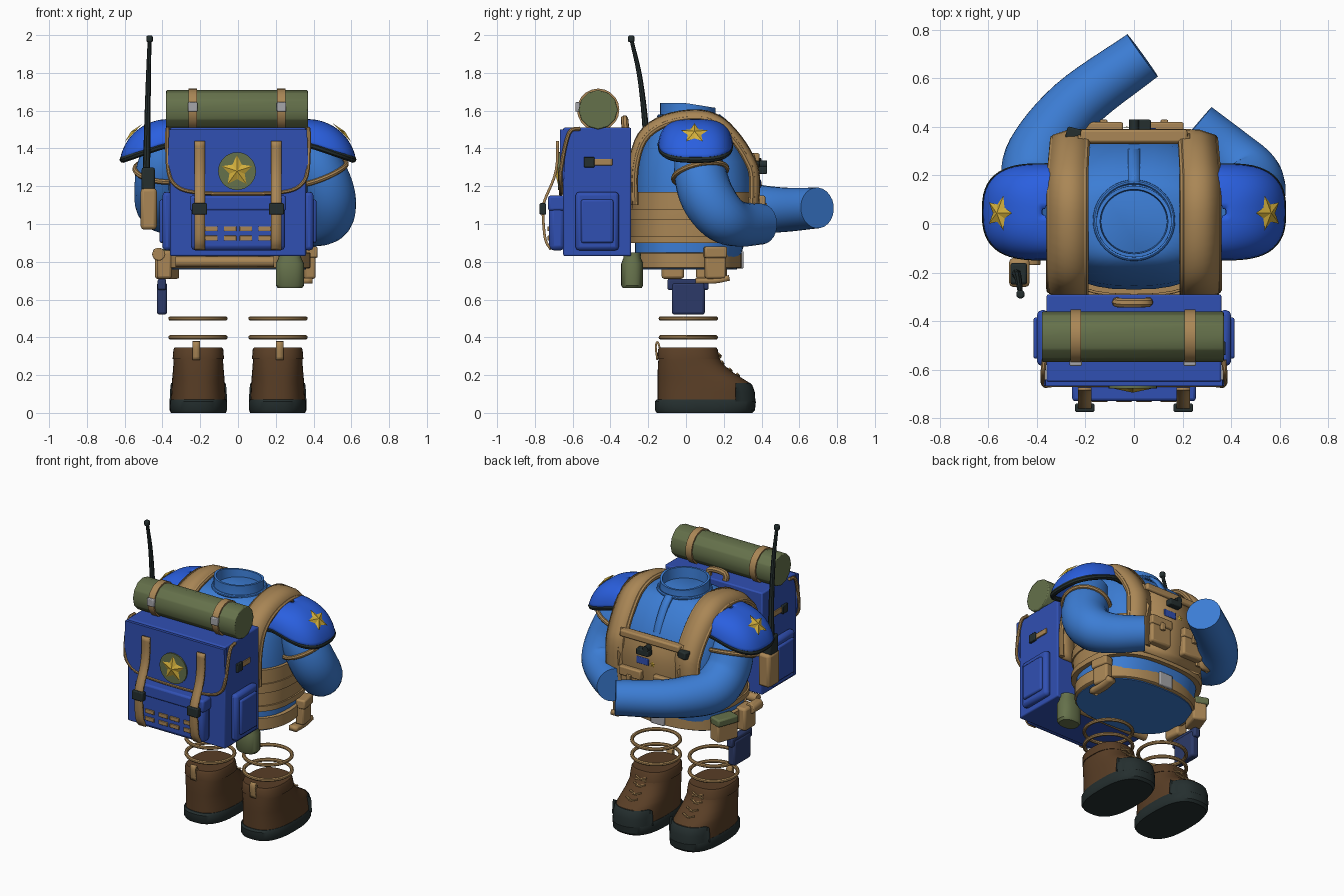
import bpy, bmesh, math
from mathutils import Vector, Matrix

if "Cube" in bpy.data.objects:
    bpy.data.objects.remove(bpy.data.objects["Cube"])

def mat(name, r, g, b):
    m = bpy.data.materials.new(name)
    m.diffuse_color = (r, g, b, 1)
    m.use_nodes = True
    m.node_tree.nodes["Principled BSDF"].inputs["Base Color"].default_value = m.diffuse_color
    return m

BLUE = mat("shirt_blue", .045, .205, .66)
PACK = mat("pack_blue", .03, .08, .45)
PAD = mat("pad_blue", .023, .115, .74)
NAVY = mat("navy", .025, .042, .14)
TAN = mat("tan", .40, .24, .092)
GREEN = mat("olive", .13, .165, .07)
BROWN = mat("leather_brown", .10, .048, .019)
DARK = mat("dark_rubber", .018, .028, .028)
GOLD = mat("gold", .65, .43, .045)
GREY = mat("metal_grey", .38, .38, .40)

def finish(name, bm, m, bevel=0, solid=0, angle=35):
    bmesh.ops.recalc_face_normals(bm, faces=bm.faces)
    me = bpy.data.meshes.new(name)
    bm.to_mesh(me)
    bm.free()
    me.materials.append(m)
    ob = bpy.data.objects.new(name, me)
    bpy.context.collection.objects.link(ob)
    if solid:
        md = ob.modifiers.new("thickness", 'SOLIDIFY')
        md.thickness, md.offset = solid, 0
    if bevel:
        md = ob.modifiers.new("bevel", 'BEVEL')
        md.width, md.segments, md.limit_method = bevel, 2, 'ANGLE'
    bpy.ops.object.select_all(action='DESELECT')
    ob.select_set(True)
    bpy.context.view_layer.objects.active = ob
    bpy.ops.object.shade_smooth_by_angle(angle=math.radians(angle))
    return ob

def box(name, m, lo, hi, bevel=.01, rz=0):
    lo, hi = Vector(lo), Vector(hi)
    bm = bmesh.new()
    M = Matrix.Translation((lo + hi) / 2) @ Matrix.Rotation(rz, 4, 'Z') @ Matrix.Diagonal((*[abs(c) for c in hi - lo], 1))
    bmesh.ops.create_cube(bm, size=1, matrix=M)
    return finish(name, bm, m, bevel)

def skin(name, m, rings, caps=True, closed=False, around=True, **kw):
    """Join rows of points into a surface."""
    bm = bmesh.new()
    vs = [[bm.verts.new(p) for p in r] for r in rings]
    n, k = len(vs[0]), len(vs)
    for i in range(k if closed else k - 1):
        a, b = vs[i], vs[(i + 1) % k]
        for j in range(n if around else n - 1):
            bm.faces.new((a[j], a[(j + 1) % n], b[(j + 1) % n], b[j]))
    if caps and around and not closed:
        bm.faces.new(vs[0])
        bm.faces.new(vs[-1])
    return finish(name, bm, m, **kw)

def spline(pts, n=6):
    P = [Vector(p) for p in pts]
    P = [2 * P[0] - P[1]] + P + [2 * P[-1] - P[-2]]
    out = []
    for a, b, c, d in zip(P, P[1:], P[2:], P[3:]):
        for i in range(n):
            t = i / n
            out.append(.5 * (2*b + (c-a)*t + (2*a - 5*b + 4*c - d)*t*t + (3*b - a - 3*c + d)*t**3))
    return out + [P[-2]]

def sweep(name, m, pts, sides=8, closed=False):
    """Round tube through (x, y, z, radius) points."""
    P = [Vector(p[:3]) for p in pts]
    rings, nrm, k = [], Vector((.31, .2, .93)), len(P)
    for i, p in enumerate(P):
        t = (P[(i+1) % k] - P[i-1]) if closed else P[min(i+1, k-1)] - P[max(i-1, 0)]
        t.normalize()
        nrm = (nrm - t * nrm.dot(t)).normalized()
        b = t.cross(nrm)
        rings.append([p + pts[i][3] * (nrm * math.cos(a) + b * math.sin(a))
                      for a in (2 * math.pi * j / sides for j in range(sides))])
    return skin(name, m, rings, closed=closed)

def ribbon(name, m, yz, x0, x1, thick):
    pts = spline([(y, z, 0) for y, z in yz], 4)
    return skin(name, m, [[(x0, p.x, p.y), (x1, p.x, p.y)] for p in pts], around=False, solid=thick)

def oval(cx, cy, z, rx, ry, e=2.0, n=40):
    f = lambda c: math.copysign(abs(c) ** (2 / e), c)
    return [(cx + rx * f(math.cos(a)), cy + ry * f(math.sin(a)), z) for a in (2*math.pi*i/n for i in range(n))]

def rod(name, m, c, axis, r, length, sides=12, bevel=0):
    bm = bmesh.new()
    q = Vector((0, 0, 1)).rotation_difference(Vector(axis)).to_matrix().to_4x4()
    bmesh.ops.create_cone(bm, cap_ends=True, segments=sides, radius1=r, radius2=r, depth=length,
                          matrix=Matrix.Translation(c) @ q)
    return finish(name, bm, m, bevel)

def star(name, c, x, y, r):
    """Raised five-pointed star on the plane spanned by x and y."""
    c, x, y = Vector(c), Vector(x).normalized(), Vector(y).normalized()
    bm = bmesh.new()
    top = bm.verts.new(c + x.cross(y) * r * .2)
    ring = [bm.verts.new(c + (x * math.sin(i*math.pi/5) + y * math.cos(i*math.pi/5)) * (r if i % 2 == 0 else r * .5))
            for i in range(10)]
    for i in range(10):
        bm.faces.new((top, ring[i], ring[(i+1) % 10]))
    bm.faces.new(ring)
    finish(name, bm, GOLD, angle=10)

# torso and vest shells share one body profile: z, centre y, half width, half depth
BODY = [(.76, 0, .36, .27), (.9, .02, .365, .29), (1.05, .04, .37, .31), (1.2, .045, .37, .315),
        (1.33, .04, .36, .295), (1.43, .03, .34, .255), (1.51, .02, .31, .21), (1.55, .01, .25, .17), (1.57, .01, .15, .14)]
def body_ring(z, off):
    for a, b in zip(BODY, BODY[1:]):
        if z <= b[0]:
            break
    t = (z - a[0]) / (b[0] - a[0])
    cy, rx, ry = (p + (q - p) * t for p, q in zip(a[1:], b[1:]))
    return oval(0, cy, z, rx + off, ry + off, 2.6)
def shell(name, m, z0, z1, off, steps=4):
    skin(name, m, [body_ring(z0 + (z1 - z0) * i / steps, off) for i in range(steps + 1)])

skin("torso", BLUE, [body_ring(b[0], 0) for b in BODY])
shell("vest_waist", TAN, .90, 1.17, .02)
shell("vest_hem", TAN, .90, .935, .03)
shell("vest_band", TAN, 1.02, 1.08, .028)
skin("belt", TAN, [oval(0, .005, z, .385 - d, .29 - d, 2.3) for z, d in ((.765, .008), (.77, 0), (.845, 0), (.85, .008))])
rod("bottom_roll", TAN, (-.07, -.29, .80), (1, 0, 0), .028, .52)
box("belt_buckle", GREY, (-.05, .285, .765), (.05, .305, .855), .006)
# collar, dipping a little in front
def collar_ring(z, r, dip):
    return [(x, y, h - dip * max(0, y) / r) for x, y, h in oval(0, .01, z, r, r * .95)]
skin("collar", BLUE, [collar_ring(1.50, .17, 0), collar_ring(1.58, .155, .01), collar_ring(1.64, .155, .025),
                      collar_ring(1.64, .14, .025), collar_ring(1.56, .135, 0)])
sweep("collar_seam", BLUE, [(*p[:2], 1.57, .01) for p in oval(0, .015, 0, .16, .158)], closed=True)
ribbon("zip_placket", BLUE, [(.17, 1.575), (.22, 1.53), (.28, 1.43), (.325, 1.3)], -.024, .024, .02)

# vest straps, sloping outward over the shoulders
YZ = [(-.29, 1.1), (-.29, 1.3), (-.24, 1.47), (-.12, 1.56), (.05, 1.59), (.17, 1.56), (.26, 1.48), (.34, 1.36), (.375, 1.24), (.36, .95)]
def strap_edge(s, x, k):
    return [(s * x * (1 - .25 * max(0, p.x - .2)), .03 + (p.x - .03) * k, 1.1 + (p.y - 1.1) * k)
            for p in spline([(y, z, 0) for y, z in YZ], 4)]
for s in (-1, 1):
    edges = strap_edge(s, .205, 1), strap_edge(s, .28, .99), strap_edge(s, .345, .93)
    skin("vest_strap", TAN, list(zip(*edges)), around=False, solid=.035)
    for e in (edges[0], edges[2]):
        sweep("vest_strap_piping", TAN, [(*p, .017) for p in e])
    box("vest_pouch", TAN, (s*.05, .35, .97), (s*.2, .41, 1.14), .012)
    box("pouch_flap", TAN, (s*.045, .355, 1.09), (s*.205, .42, 1.15), .008)
    box("pouch_clip", TAN, (s*.11, .41, 1.06), (s*.14, .43, 1.11), .004)
# vest front panel and fittings
box("vest_strap_buckle", DARK, (-.28, .345, 1.30), (-.21, .395, 1.35), .008, -.25)
ribbon("vest_panel", TAN, [(.345, 1.37), (.375, 1.25), (.37, 1.1), (.34, .92)], -.23, .23, .03)
box("vest_top_rail", TAN, (-.22, .335, 1.33), (.22, .39, 1.375), .01)
box("vest_label", PACK, (.0, .38, 1.19), (.09, .396, 1.235), .004)
box("vest_clip", DARK, (-.02, .385, 1.265), (.07, .43, 1.305), .006)
rod("vest_knob", DARK, (.0, .41, 1.315), (0, 1, 0), .02, .04)
star("vest_star", (-.03, .397, 1.21), (-1, 0, 0), (0, 0, 1), .022)

# arms: one bent in front, one reaching across
ARMS = [[(.37, .05, 1.42, .10), (.43, .07, 1.29, .135), (.478, .11, 1.15, .143), (.475, .19, 1.04, .135), (.39, .28, 1.0, .12), (.25, .40, 1.0, .108)],
        [(-.37, .05, 1.42, .10), (-.405, .09, 1.3, .13), (-.41, .16, 1.17, .138), (-.385, .29, 1.09, .14), (-.24, .49, 1.075, .12), (.035, .695, 1.085, .108)]]
for arm in ARMS:
    radii = spline([(q[3], 0, 0) for q in arm])
    path = [(*p, r.x) for p, r in zip(spline([q[:3] for q in arm]), radii)]
    sweep("sleeve", BLUE, path, 24)
    p, t = Vector(path[7][:3]), (Vector(path[8][:3]) - Vector(path[6][:3])).normalized()
    u = t.cross(Vector((0, 1, 0))).normalized()
    w = t.cross(u)
    sweep("arm_band", TAN, [(*(p + (path[7][3] + .006) * (u * math.cos(a) + w * math.sin(a))), .014)
                            for a in (i * math.pi / 14 for i in range(28))], closed=True)

# shoulder pads, lower edge rising toward the body
def pad_point(s, phi, th):
    f = lambda c: math.copysign(abs(c) ** .7, c)
    return (s * (.37 + .243 * math.sin(phi) * f(math.cos(th))), .05 + .185 * math.sin(phi)**.8 * f(math.sin(th)),
            1.30 + .24 * math.cos(phi) + .085 * (1 - max(0, f(math.cos(th)))) * math.sin(phi)**2)
TH = [math.radians(a) for a in range(-105, 106, 7)]
for s in (-1, 1):
    skin("shoulder_pad", PAD, [[pad_point(s, math.radians(p), t) for t in TH] for p in range(2, 81, 6)], around=False, solid=.03)
    sweep("pad_rim", DARK, [(*pad_point(s, math.radians(80), t), .018) for t in TH])
    star("pad_star", (s*.555, .045, 1.48), (0, s, 0), (-s, 0, 1.0), .075)

# boots with soles, laces and leg rings
def foot(cx, z, y0, y1, w, e=2.6):
    return oval(cx, (y0 + y1) / 2, z, w, (y1 - y0) / 2, e, 44)
for s in (-1, 1):
    c = s * .21
    skin("boot", BROWN, [foot(c, *r) for r in ((.06, -.15, .36, .146), (.11, -.15, .355, .143), (.16, -.15, .335, .14),
        (.185, -.15, .295, .138), (.22, -.15, .24, .135), (.26, -.148, .195, .132), (.30, -.145, .17, .13), (.345, -.14, .16, .125))])
    skin("toe_cap", DARK, [[(x, max(y, .262), z) for x, y, z in foot(c, *r)] for r in
        ((.06, -.15, .368, .152), (.11, -.15, .364, .15), (.145, -.15, .352, .147), (.158, -.15, .34, .144))])
    skin("sole", DARK, [foot(c, *r) for r in ((0, -.155, .35, .145), (.015, -.165, .365, .152), (.06, -.165, .37, .152), (.072, -.155, .36, .147))])
    skin("boot_cuff", BROWN, [foot(c, *r) for r in ((.285, -.151, .180, .136), (.335, -.149, .168, .132), (.347, -.14, .16, .125))])
    for y, z in ((.275, .195), (.235, .222), (.193, .26), (.178, .30)):
        for d in (-1, 1):
            sweep("lace", TAN, [(c - .04, y - .004, z - d*.012, .006), (c, y + .006, z, .006), (c + .04, y - .004, z + d*.012, .006)], 6)
    ribbon("pull_loop", TAN, [(-.152, .28), (-.16, .35), (-.15, .375), (-.135, .33)], s*.22 - .02, s*.22 + .02, .01)
    for z in (.40, .50):
        sweep("leg_ring", TAN, [(*p, .0115) for p in oval(s*.212, .012, z, .146, .146)], closed=True)

# backpack body, side pockets and front pocket
box("backpack", PACK, (-.36, -.65, .83), (.36, -.29, 1.51), .008)
box("front_pocket", PACK, (-.25, -.725, .86), (.25, -.64, 1.14), .025)
box("pocket_lid", PACK, (-.255, -.73, 1.07), (.255, -.64, 1.15), .012)
for s in (-1, 1):
    box("side_pocket", PACK, (s*.35, -.585, .86), (s*.40, -.355, 1.17), .02)
    box("side_pocket_lid", PACK, (s*.39, -.555, .9), (s*.415, -.385, 1.13), .01)
    box("side_strap", TAN, (s*.355, -.53, 1.31), (s*.368, -.39, 1.345), .003)
    box("side_buckle", DARK, (s*.36, -.54, 1.3), (s*.378, -.485, 1.355), .004)
    ribbon("closing_strap", TAN, [(-.68, 1.44), (-.682, 1.33), (-.70, 1.24), (-.75, 1.12), (-.757, 1.05), (-.745, .92), (-.715, .865)], s*.203 - .028, s*.203 + .028, .014)
    box("strap_buckle", DARK, (s*.203 - .04, -.775, 1.05), (s*.203 + .04, -.74, 1.11), .006)
    for z in (.925, .975):
        for x in (0, .1):
            box("webbing", TAN, (s*(.008 + x), -.733, z - .013), (s*(.075 + x), -.72, z + .013), .003)
# flap with curved lower edge and piping
EDGE = [(-.365, 1.5), (-.37, 1.29), (-.335, 1.21), (-.24, 1.17), (0, 1.16), (.24, 1.17), (.335, 1.21), (.37, 1.29), (.365, 1.5)]
edge = spline([(x, 0, z) for x, z in EDGE], 4)
skin("flap", PACK, [[(p.x, y, p.z) for p in edge] for y in (-.668, -.64)])
rim = spline([(-.37, -.56, 1.505), (-.375, -.62, 1.48)] + [(x, -.662, z) for x, z in EDGE[1:-1]] + [(.375, -.62, 1.48), (.37, -.56, 1.505)], 4)
sweep("flap_piping", TAN, [(*p, .011) for p in rim])
rod("badge", GREEN, (-.005, -.668, 1.28), (0, 1, 0), .10, .018, 28)
star("badge_star", (-.005, -.678, 1.28), (1, 0, 0), (0, 0, 1), .085)
sweep("carry_handle", TAN, [(*p, .02) for p in spline([(-.07, -.32, 1.5), (-.06, -.325, 1.55), (.045, -.325, 1.55), (.06, -.32, 1.5)], 4)])

# bedroll
rod("bedroll", GREEN, (-.005, -.465, 1.605), (1, 0, 0), .104, .75, 12, .006)
for x in (-.24, .23):
    rod("bedroll_strap", TAN, (x, -.465, 1.605), (1, 0, 0), .112, .045, 20)
    box("bedroll_buckle", GREY, (x - .025, -.585, 1.595), (x + .025, -.56, 1.645), .005)

# radio with antenna
box("radio_pouch", TAN, (-.515, -.26, .97), (-.43, -.14, 1.19), .018)
box("radio", DARK, (-.51, -.25, 1.17), (-.44, -.16, 1.30), .012)
sweep("antenna", DARK, [(*p, .020 - .010 * i / 18) for i, p in enumerate(spline([(-.485, -.205, 1.25), (-.48, -.215, 1.52), (-.474, -.245, 1.78), (-.468, -.29, 1.98)]))])
rod("antenna_tip", DARK, (-.468, -.29, 1.98), (0, 0, 1), .018, .035, 12, .008)

# belt gear
skin("canteen", GREEN, [oval(.275, -.285, z, .075 * k, .058 * k, 2.4, 24) for z, k in ((.66, .85), (.675, 1), (.79, 1), (.82, .8), (.85, .78))])
box("hip_pouch", TAN, (.345, .1, .71), (.405, .21, .87), .012, .15)
box("hip_pouch_lid", TAN, (.35, .095, .82), (.415, .215, .88), .01, .15)
ribbon("belt_webbing", TAN, [(.05, .70), (.15, .70), (.23, .715)], .34, .395, .03)
box("ammo_pouch", TAN, (-.42, .06, .71), (-.33, .21, .86), .012, -.35)
box("ammo_lid", GREEN, (-.43, .07, .82), (-.34, .22, .868), .01, -.35)
box("hip_bag", TAN, (-.43, -.13, .71), (-.35, -.01, .86), .015)
rod("hip_roll", TAN, (-.42, -.12, .84), (0, 1, 0), .035, .1, 12, .006)
box("holster", NAVY, (-.43, -.075, .52), (-.375, .10, .69), .014)
box("holster_top", NAVY, (-.425, -.098, .65), (-.38, .12, .71), .01)
